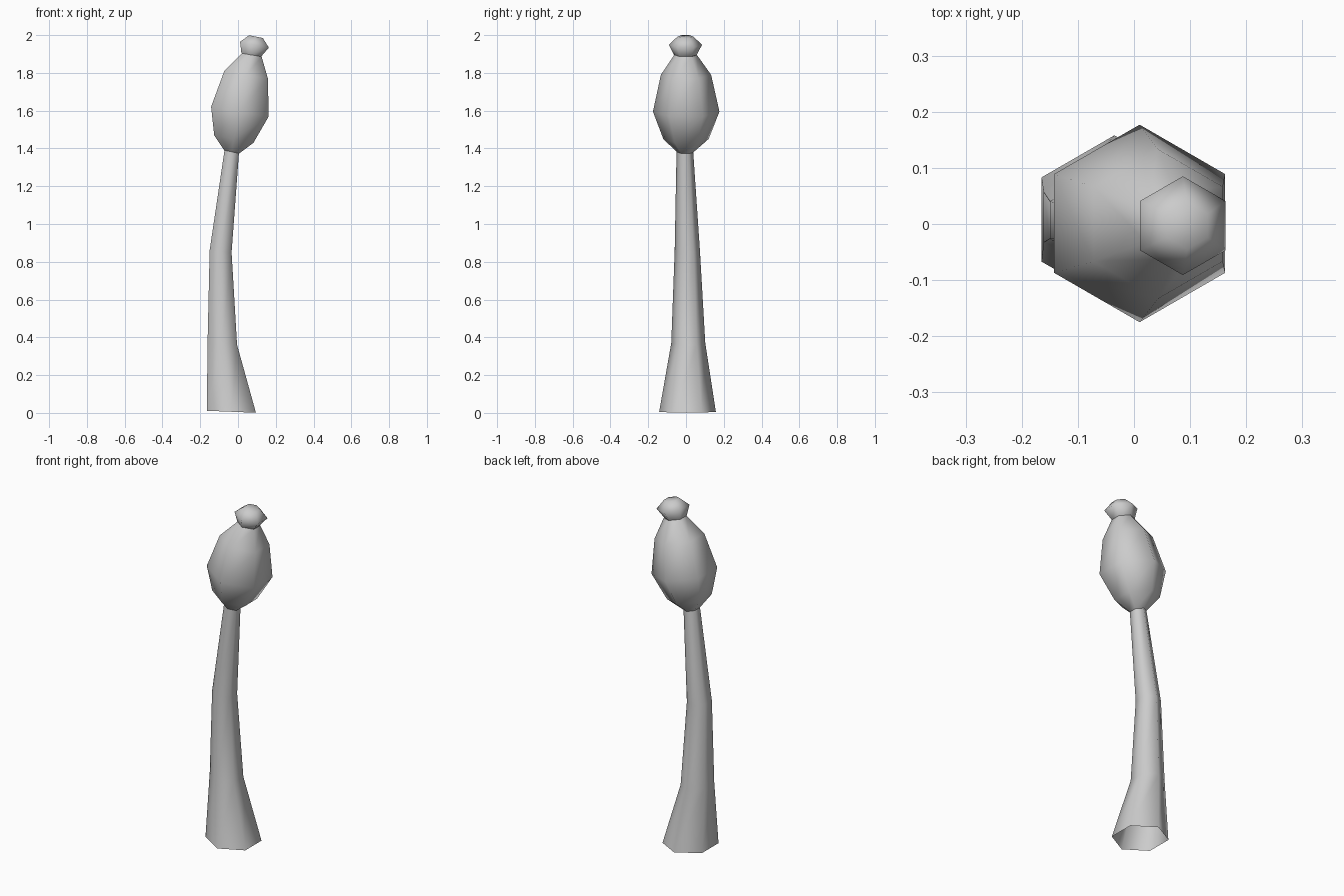
import bpy, bmesh
from math import sin, cos, pi, hypot

if "Cube" in bpy.data.objects:
    bpy.data.objects.remove(bpy.data.objects["Cube"])

SIDES = 6


def loft(name, rings, cap_top=False):
    """Skin hexagonal rings given as (cx, cy, cz, radius, tilt slope along x)."""
    bm = bmesh.new()
    loops = []
    for cx, cy, cz, r, slope in rings:
        loop = []
        for i in range(SIDES):
            a = pi / 2 + 2 * pi * i / SIDES
            dx = r * cos(a)
            loop.append(bm.verts.new((cx + dx, cy + r * sin(a), cz + slope * dx)))
        loops.append(loop)
    for lo, hi in zip(loops, loops[1:]):
        for i in range(SIDES):
            j = (i + 1) % SIDES
            bm.faces.new((lo[i], lo[j], hi[j], hi[i]))
    if cap_top:
        bm.faces.new(loops[-1])
    for f in bm.faces:
        f.smooth = True
    mesh = bpy.data.meshes.new(name)
    bm.to_mesh(mesh)
    bm.free()
    obj = bpy.data.objects.new(name, mesh)
    bpy.context.collection.objects.link(obj)
    return obj


# Bent tapering stem, open at the foot
loft("stem", [
    (-0.035, 0.008, 0.006, 0.150, -0.04),
    (-0.083, 0.012, 0.37, 0.090, -0.12),
    (-0.092, 0.007, 0.855, 0.067, -0.10),
    (-0.033, -0.006, 1.385, 0.044, -0.20),
])

# Leaning bulb
loft("bulb", [
    (-0.033, -0.004, 1.38, 0.044, -0.20),
    (-0.022, 0.0, 1.45, 0.120, -0.19),
    (0.010, 0.001, 1.595, 0.176, -0.17),
    (0.043, 0.0, 1.79, 0.133, -0.18),
    (0.073, -0.002, 1.895, 0.060, -0.18),
])

# Small knob on the tip
loft("knob", [
    (0.070, -0.003, 1.895, 0.060, -0.18),
    (0.087, -0.003, 1.949, 0.088, -0.20),
    (0.095, -0.003, 1.992, 0.042, -0.20),
], cap_top=True)
